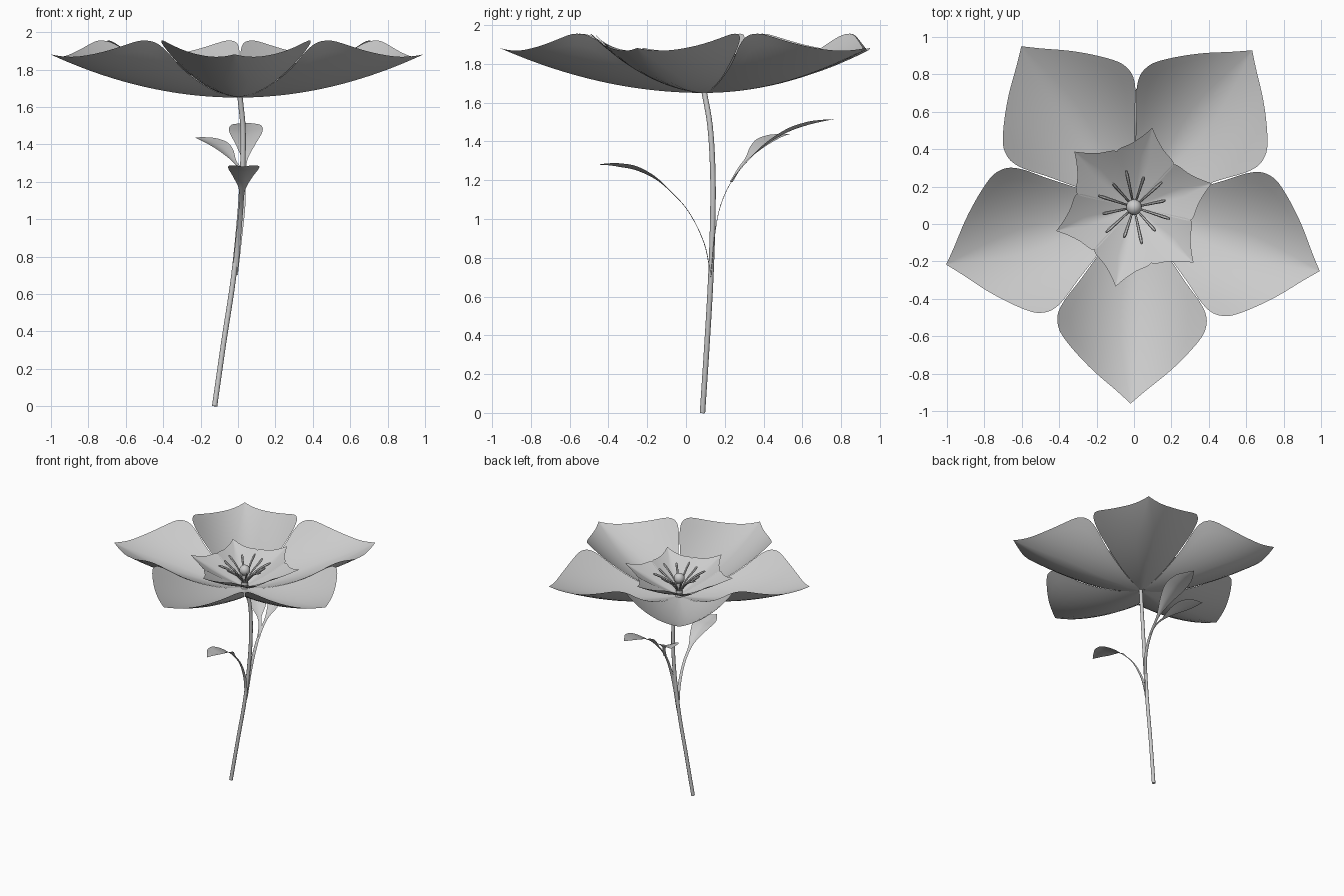
import bpy, math
from mathutils import Vector

if "Cube" in bpy.data.objects:
    bpy.data.objects.remove(bpy.data.objects["Cube"])

CENTRE = Vector((0.0, 0.09, 1.65))


def spline(pts, steps):
    """Catmull-Rom through points of any dimension."""
    p = [Vector(q) for q in pts]
    p = [p[0] * 2 - p[1]] + p + [p[-1] * 2 - p[-2]]
    out = []
    for i in range(1, len(p) - 2):
        a, b, c, d = p[i - 1:i + 3]
        for k in range(steps):
            t = k / steps
            out.append(0.5 * (2 * b + (c - a) * t + (2 * a - 5 * b + 4 * c - d) * t * t
                              + (3 * b - a - 3 * c + d) * t ** 3))
    return out + [p[-2]]


def grid_object(name, rows, closed=False):
    """Mesh from equal-length rows of points, smooth shaded."""
    n = len(rows[0])
    verts = [v for r in rows for v in r]
    faces = []
    for i in range(len(rows) - 1):
        for j in range(n if closed else n - 1):
            k = (j + 1) % n
            faces.append((i * n + j, i * n + k, (i + 1) * n + k, (i + 1) * n + j))
    if closed:
        faces.append(tuple(reversed(range(n))))
        faces.append(tuple(range(len(verts) - n, len(verts))))
    me = bpy.data.meshes.new(name)
    me.from_pydata(verts, [], faces)
    me.validate()
    ob = bpy.data.objects.new(name, me)
    bpy.context.collection.objects.link(ob)
    bpy.ops.object.select_all(action='DESELECT')
    ob.select_set(True)
    bpy.context.view_layer.objects.active = ob
    bpy.ops.object.shade_smooth_by_angle(angle=math.radians(40))
    return ob


def tube(name, path, radii, sides=10):
    rows = []
    for i, p in enumerate(path):
        t = (path[min(i + 1, len(path) - 1)] - path[max(i - 1, 0)]).normalized()
        ref = Vector((0, 1, 0)) if abs(t.z) > 0.9 else Vector((0, 0, 1))
        u = t.cross(ref).normalized()
        v = t.cross(u)
        rows.append([p + (u * math.cos(a) + v * math.sin(a)) * radii[i]
                     for a in (2 * math.pi * k / sides for k in range(sides))])
    return grid_object(name, rows, True)


def petal(name, angle, outline, rise, crease, cup):
    """Outline is (distance, half width); edges fold up from the mid rib."""
    d = Vector((math.cos(angle), math.sin(angle), 0))
    s = Vector((-d.y, d.x, 0))
    rows = []
    for a, w in spline(outline, 4):
        w = max(w, 0.0005)
        row = []
        for k in range(-6, 7):
            x = w * k / 6
            z = rise(a) + crease * abs(x) + cup * x * x
            row.append(CENTRE + d * a + s * x + Vector((0, 0, z)))
        rows.append(row[::-1])
    return grid_object(name, rows)


def leaf(name, pts, side, cup):
    """Flat stalk widening into a blade; points are (x, y, z, half width)."""
    side = Vector(side).normalized()
    path = spline(pts, 5)
    rows = []
    for i, q in enumerate(path):
        p, w = q.to_3d(), max(q[3], 0.001)
        t = (path[min(i + 1, len(path) - 1)] - path[max(i - 1, 0)]).to_3d().normalized()
        up = side.cross(t)
        up = up if up.z > 0 else -up
        rows.append([p + side * (w * k / 4) + up * cup * w * (abs(k) / 4) ** 1.5
                     for k in range(-4, 5)])
    return grid_object(name, rows)


# Five large outer petals
big = [(0, 0.005), (0.13, 0.093), (0.26, 0.187), (0.4, 0.285), (0.5, 0.36), (0.57, 0.395),
       (0.63, 0.397), (0.69, 0.373), (0.78, 0.3), (0.88, 0.2), (0.98, 0.08), (1.05, 0)]
for i in range(5):
    petal(f"outer_petal_{i + 1}", math.radians(-91 + 72 * i), big,
          lambda a: 0.21 * a * a, 0.12, 1.1)

# Six small inner petals forming a star-shaped cup
small = [(0, 0.005), (0.1, 0.062), (0.2, 0.122), (0.255, 0.152), (0.285, 0.148),
         (0.33, 0.09), (0.38, 0.042), (0.435, 0)]
for i in range(6):
    petal(f"inner_petal_{i + 1}", math.radians(17 + 60 * i), small,
          lambda a: 0.015 + 0.2 * (a / 0.435) ** 1.3, 0.25, 0.8)

# Stamens and pistil in the middle
for i in range(12):
    a = math.radians(12 + 30 * i)
    length = 0.2 if i % 2 else 0.17
    d = Vector((math.cos(a), math.sin(a), 0))
    prof = spline([(0.015, 0.05), (0.07, 0.12), (0.13, 0.165), (length, 0.2)], 3)
    path = [CENTRE + d * q.x + Vector((0, 0, q.y)) for q in prof]
    radii = [0.005 + 0.005 * k / (len(path) - 1) for k in range(len(path) - 1)] + [0.006]
    tube(f"stamen_{i + 1}", path, radii, 6)
tube("pistil_column", [CENTRE + Vector((0, 0, z)) for z in (0, 0.07, 0.14)],
     [0.03, 0.02, 0.022])
bpy.ops.mesh.primitive_uv_sphere_add(segments=16, ring_count=10, radius=0.042,
                                     location=CENTRE + Vector((0, 0, 0.15)))
bpy.context.object.name = "pistil_head"
bpy.ops.object.shade_smooth()

# Curved stem
stem = spline([(-0.125, 0.085, 0), (-0.075, 0.108, 0.35), (-0.025, 0.127, 0.68),
               (0.008, 0.138, 1.0), (0.024, 0.138, 1.25), (0.027, 0.124, 1.48),
               (0.01, 0.093, 1.66)], 5)
tube("stem", stem, [0.014] * len(stem), 12)

# Front leaf
leaf("front_leaf", [(-0.015, 0.125, 0.72, 0.014), (0.0, 0.09, 0.88, 0.014),
                    (0.015, 0.01, 1.04, 0.012), (0.022, -0.09, 1.15, 0.016),
                    (0.026, -0.17, 1.212, 0.05), (0.03, -0.26, 1.252, 0.082),
                    (0.03, -0.34, 1.268, 0.075), (0.03, -0.40, 1.277, 0.04),
                    (0.03, -0.455, 1.28, 0)], (1, 0, 0), 0.25)

# Back leaf and the side leaf branching from its stalk
leaf("back_leaf", [(-0.015, 0.13, 0.70, 0.014), (0.01, 0.15, 0.92, 0.014),
                   (0.025, 0.18, 1.07, 0.014), (0.03, 0.24, 1.2, 0.012),
                   (0.035, 0.33, 1.31, 0.014), (0.04, 0.42, 1.387, 0.05),
                   (0.042, 0.53, 1.45, 0.088), (0.042, 0.63, 1.485, 0.082),
                   (0.042, 0.7, 1.502, 0.045), (0.042, 0.765, 1.515, 0)], (1, 0, 0), 0.2)
leaf("side_leaf", [(0.03, 0.235, 1.19, 0.012), (0.01, 0.28, 1.265, 0.012),
                   (-0.025, 0.32, 1.312, 0.018), (-0.07, 0.37, 1.36, 0.055),
                   (-0.12, 0.42, 1.395, 0.08), (-0.17, 0.47, 1.418, 0.072),
                   (-0.205, 0.505, 1.43, 0.04), (-0.235, 0.535, 1.437, 0)],
     (0.75, 0.66, 0), 0.2)
